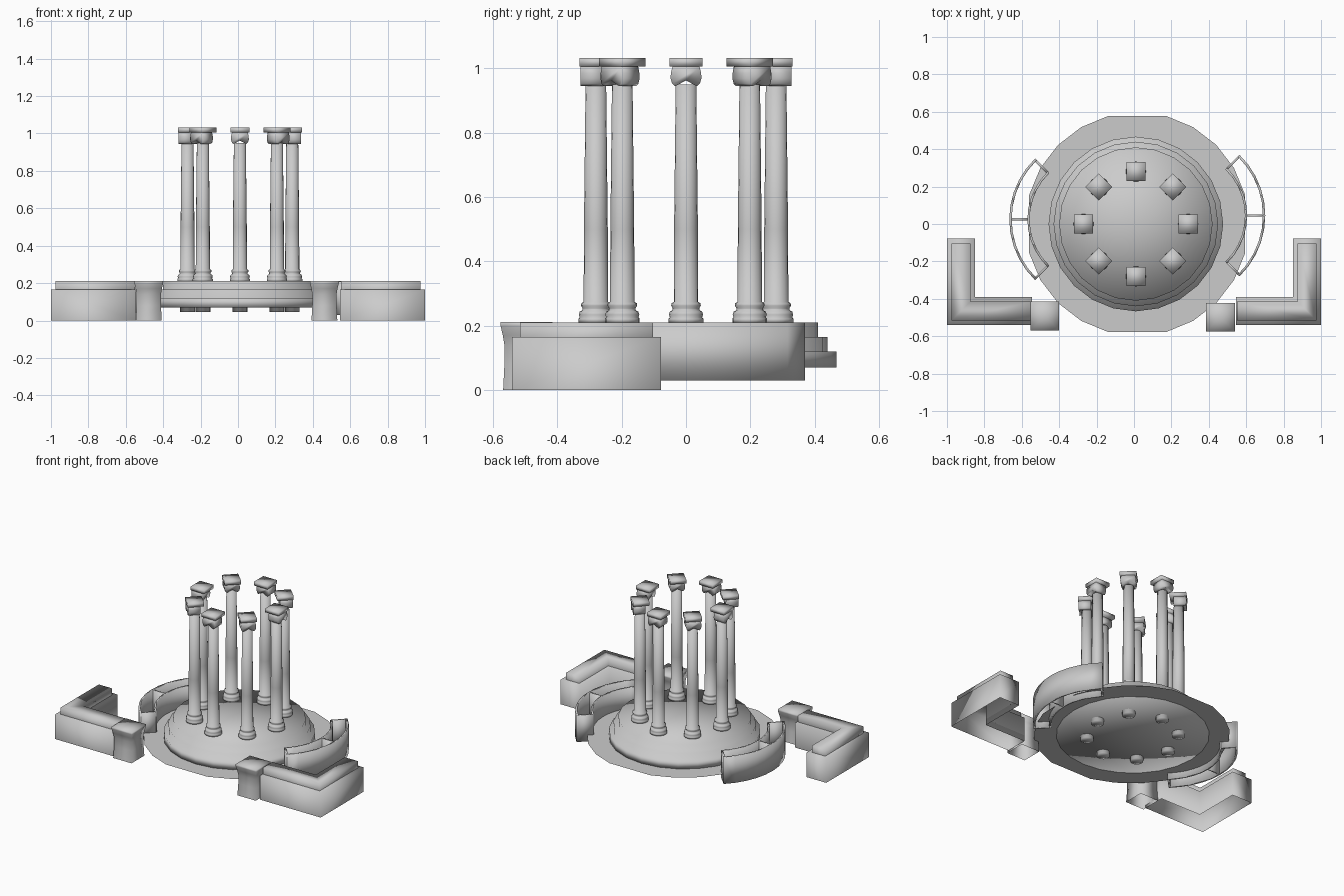
import bpy, bmesh, math
from math import sin, cos, pi, radians

if "Cube" in bpy.data.objects:
    bpy.data.objects.remove(bpy.data.objects["Cube"])

stone = bpy.data.materials.new("pale_grey_stone")
stone.diffuse_color = (0.6, 0.6, 0.6, 1)
stone.use_nodes = True
stone.node_tree.nodes["Principled BSDF"].inputs["Base Color"].default_value = stone.diffuse_color


def finish(bm, name, loc=(0, 0, 0), rot=0, smooth=True):
    bmesh.ops.remove_doubles(bm, verts=bm.verts, dist=1e-5)
    bmesh.ops.recalc_face_normals(bm, faces=bm.faces)
    me = bpy.data.meshes.new(name)
    for f in bm.faces:
        f.smooth = smooth
    bm.to_mesh(me)
    bm.free()
    me.materials.append(stone)
    ob = bpy.data.objects.new(name, me)
    ob.location = loc
    ob.rotation_euler[2] = rot
    bpy.context.collection.objects.link(ob)
    return ob


def lathe(name, profile, n, loc=(0, 0, 0), rot=0, smooth=True):
    """Revolve (radius, z) points about z."""
    bm = bmesh.new()
    rings = []
    for r, z in profile:
        if r == 0:
            rings.append([bm.verts.new((0, 0, z))] * n)
        else:
            rings.append([bm.verts.new((r * cos(2 * pi * i / n), r * sin(2 * pi * i / n), z))
                          for i in range(n)])
    for a, b in zip(rings, rings[1:]):
        for i in range(n):
            j = (i + 1) % n
            vs = list(dict.fromkeys([a[i], a[j], b[j], b[i]]))
            bm.faces.new(vs)
    return finish(bm, name, loc, rot, smooth)


def prism(name, pts, lo, hi, place=lambda p, h: (p[0], p[1], h), bottom=True,
          loc=(0, 0, 0), rot=0, smooth=True):
    """Extrude a 2D outline from lo to hi."""
    bm = bmesh.new()
    a = [bm.verts.new(place(p, lo)) for p in pts]
    b = [bm.verts.new(place(p, hi)) for p in pts]
    n = len(pts)
    for i in range(n):
        j = (i + 1) % n
        bm.faces.new((a[i], a[j], b[j], b[i]))
    bm.faces.new(b)
    if bottom:
        bm.faces.new(a[::-1])
    return finish(bm, name, loc, rot, smooth)


CX = 0.01

# thin paving ring around the steps, flattened on its four sides
bm = bmesh.new()
angles = [15 * i for i in range(24) if (15 * i) % 90]
rings = [[bm.verts.new((r * cos(radians(a)), r * sin(radians(a)), 0.071)) for a in angles]
         for r in (0.598, 0.45)]
for i in range(len(angles)):
    j = (i + 1) % len(angles)
    bm.faces.new((rings[0][i], rings[0][j], rings[1][j], rings[1][i]))
finish(bm, "paving_ring", (0.017, 0, 0), smooth=False)

# round stepped platform
lathe("round_steps", [(0, 0.07), (0.467, 0.07), (0.467, 0.12), (0.44, 0.12), (0.44, 0.165),
                      (0.41, 0.165), (0.41, 0.21), (0, 0.21)], 24, (CX, 0, 0))

# eight columns with scroll capitals
shaft = [(0, 0.045), (0.04, 0.045), (0.04, 0.21), (0.054, 0.21), (0.054, 0.222), (0.05, 0.226),
         (0.053, 0.234), (0.05, 0.244), (0.042, 0.248), (0.041, 0.254), (0.046, 0.262),
         (0.045, 0.27), (0.038, 0.274), (0.037, 0.5), (0.032, 0.95), (0, 0.95)]
half = [(0.022, 0.95), (0.034, 0.944), (0.043, 0.952), (0.048, 0.968), (0.047, 0.985),
        (0.042, 1.005)]
scroll = [(0, 0.962)] + half + [(-t, z) for t, z in reversed(half)]
S = 0.051
for k in range(8):
    a = k * pi / 4
    loc = (CX + 0.28 * cos(a), 0.28 * sin(a), 0)
    lathe(f"column_shaft_{k}", shaft, 16, loc, a)
    prism(f"column_scroll_{k}", scroll, -0.028, 0.048, lambda p, h: (h, p[0], p[1]),
          loc=loc, rot=a)
    prism(f"column_slab_{k}", [(-S, -S), (S, -S), (S, S), (-S, S)], 1.006, 1.031,
          loc=loc, rot=a)


def band(r0, r1, span, n=10):
    t = [radians(-span + 2 * span * i / n) for i in range(n + 1)]
    return ([(r1 * cos(a), r1 * sin(a)) for a in t]
            + [(r0 * cos(a), r0 * sin(a)) for a in reversed(t)])


def l_shape(o, x_end):
    """L outline on the right side, inset by o."""
    return [(x_end, -0.54 + o), (1 - o, -0.54 + o), (1 - o, -0.078 - o),
            (0.85 + o, -0.078 - o), (0.85 + o, -0.39 - o), (x_end, -0.39 - o)]


for side, s, cx, cy in (("right", 1, 0.25, 0.045), ("left", -1, -0.215, 0.025)):
    # open curved planter: two curved walls, two ends and a divider
    def put(p, h, s=s):
        return (s * p[0], p[1], h)
    loc = (cx, cy, 0)
    prism(f"{side}_planter_outer_wall", band(0.439, 0.452, 46), 0.03, 0.21, put, loc=loc)
    prism(f"{side}_planter_inner_wall", band(0.343, 0.355, 46), 0.03, 0.21, put, loc=loc)
    for name, a in (("end_a", -45.3), ("end_b", 45.3), ("divider", 0)):
        c, d = cos(radians(a)), sin(radians(a))
        w = 0.006
        wall = [(c * r - d * t, d * r + c * t)
                for r, t in ((0.35, -w), (0.445, -w), (0.445, w), (0.35, w))]
        prism(f"{side}_planter_{name}", wall, 0.03, 0.209, put, loc=loc)

    # corner wall with a raised inset top
    prism(f"{side}_corner_wall", l_shape(0, 0.545), 0, 0.165, put, bottom=False)
    prism(f"{side}_corner_wall_top", l_shape(0.025, 0.55), 0.165, 0.21, put, bottom=False)

    # flared square pier at the inner end of the corner wall
    r2 = math.sqrt(2)
    pier = [(0.069, 0), (0.065, 0.08), (0.065, 0.14), (0.07, 0.17), (0.077, 0.2), (0.077, 0.212),
            (0, 0.212)]
    lathe(f"{side}_pier", [(r * r2, z) for r, z in pier], 4,
          (0.462 if s > 0 else -0.477, -0.499 if s > 0 else -0.492, 0), pi / 4)
